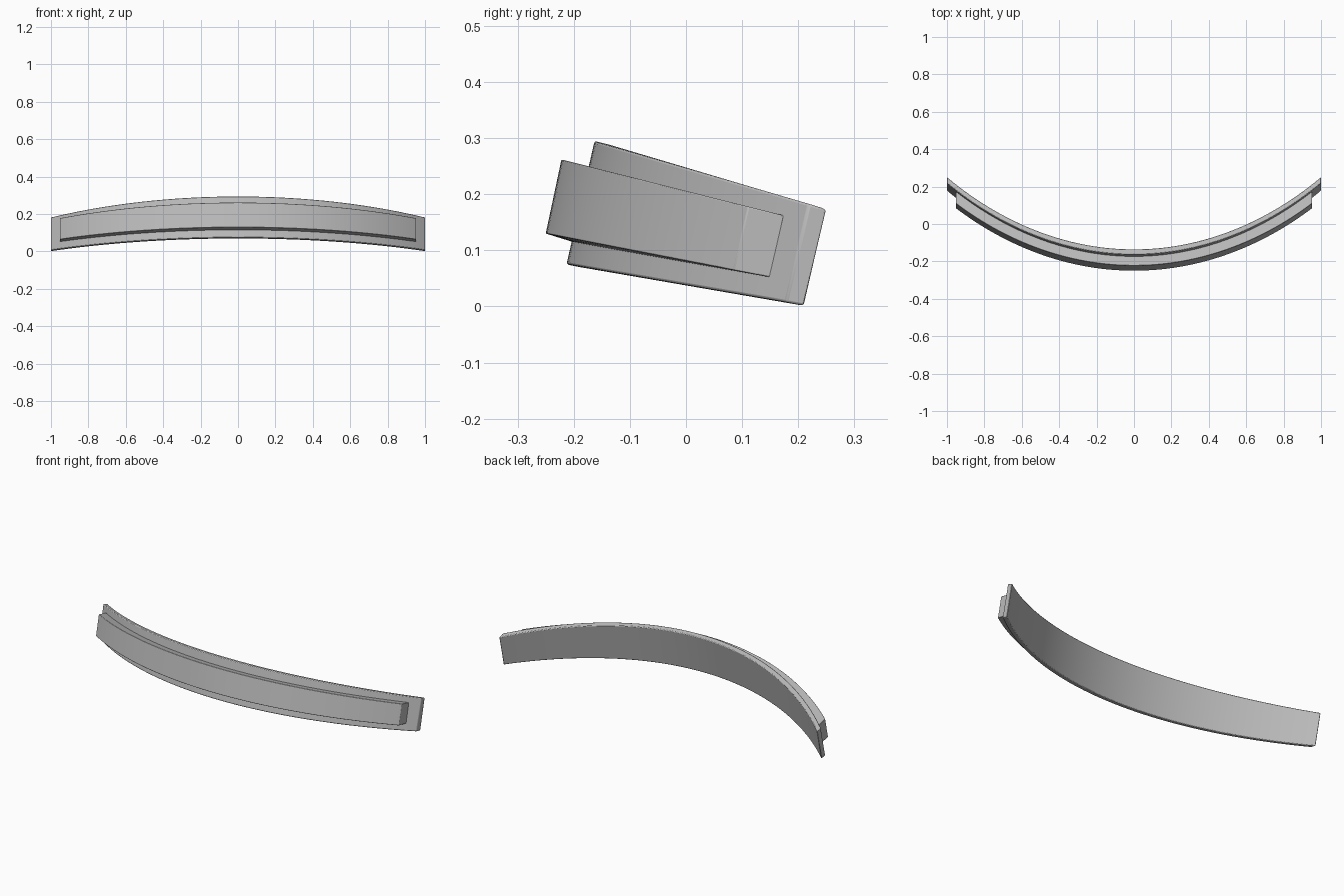
import bpy
import bmesh
import math

cube = bpy.data.objects.get("Cube")
if cube:
    bpy.data.objects.remove(cube, do_unlink=True)

# Single grey finish
grey = bpy.data.materials.new("plain_grey")
grey.use_nodes = True
colour = (0.5, 0.5, 0.5, 1)
grey.diffuse_color = colour
grey.node_tree.nodes["Principled BSDF"].inputs["Base Color"].default_value = colour


def bow(t):
    """Rise from 0 at the middle to 1 at the ends, between arc and parabola."""
    r = 1.49
    arc = (r - math.sqrt(r * r - t * t)) / (r - math.sqrt(r * r - 1))
    return (arc + t * t) / 2


def curved_bar(name, half, middle, end, bevel, steps=64):
    """Sweep a four-sided (y, z) section from end to middle to end."""
    bm = bmesh.new()
    rings = []
    for i in range(steps + 1):
        t = 2 * i / steps - 1
        f = bow(t)
        rings.append([bm.verts.new((half * t, a[0] + (b[0] - a[0]) * f,
                                    a[1] + (b[1] - a[1]) * f))
                      for a, b in zip(middle, end)])
    for p, q in zip(rings, rings[1:]):
        for k in range(4):
            n = (k + 1) % 4
            bm.faces.new((p[k], p[n], q[n], q[k]))
    bm.faces.new(rings[0])
    bm.faces.new(rings[-1])
    bmesh.ops.recalc_face_normals(bm, faces=bm.faces[:])
    mesh = bpy.data.meshes.new(name)
    bm.to_mesh(mesh)
    bm.free()
    mesh.materials.append(grey)
    obj = bpy.data.objects.new(name, mesh)
    bpy.context.collection.objects.link(obj)
    mod = obj.modifiers.new("soft_edges", "BEVEL")
    mod.width = bevel
    mod.segments = 2
    mod.limit_method = "ANGLE"
    bpy.ops.object.select_all(action="DESELECT")
    obj.select_set(True)
    bpy.context.view_layer.objects.active = obj
    bpy.ops.object.shade_smooth_by_angle(angle=math.radians(35))
    return obj


# Corner order: front bottom, front top, back top, back bottom
curved_bar("backing_strip", 1.0,
           [(-0.213, 0.075), (-0.163, 0.295), (-0.135, 0.288), (-0.183, 0.069)],
           [(0.178, 0.008), (0.219, 0.183), (0.251, 0.173), (0.211, 0.001)], 0.004)

# Raised panel, its back sunk into the strip
curved_bar("raised_panel", 0.953,
           [(-0.25, 0.13), (-0.222, 0.262), (-0.165, 0.247), (-0.195, 0.113)],
           [(0.085, 0.065), (0.111, 0.178), (0.175, 0.162), (0.151, 0.052)], 0.002)
